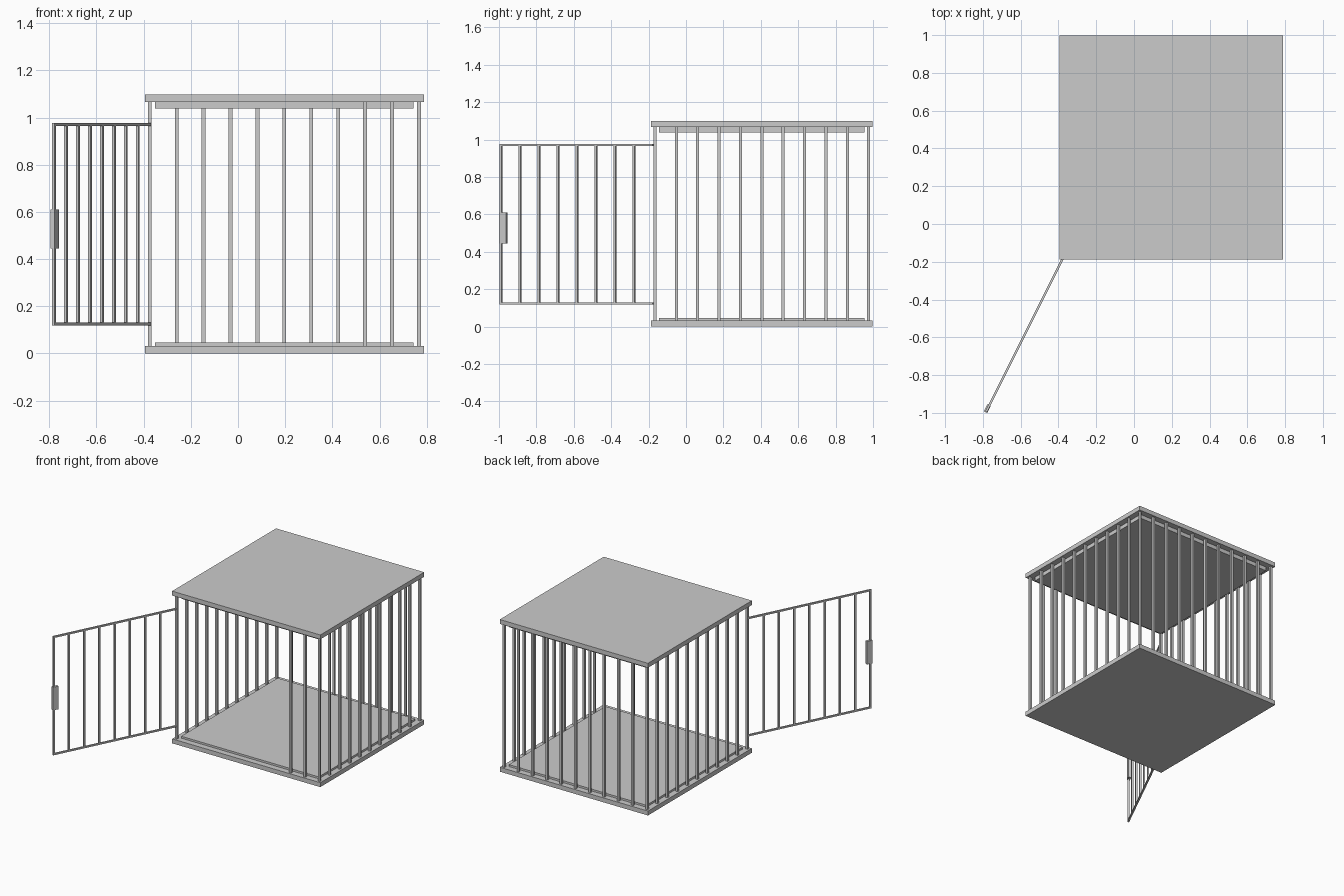
import bpy, bmesh, math
from mathutils import Matrix, Vector

if "Cube" in bpy.data.objects:
    bpy.data.objects.remove(bpy.data.objects["Cube"])


def add_box(bm, lo, hi):
    lo, hi = Vector(lo), Vector(hi)
    m = Matrix.Translation((lo + hi) / 2) @ Matrix.Diagonal((*(hi - lo), 1))
    bmesh.ops.create_cube(bm, size=1, matrix=m)


def make(name, boxes, matrix=None):
    bm = bmesh.new()
    for lo, hi in boxes:
        add_box(bm, lo, hi)
    me = bpy.data.meshes.new(name)
    bm.to_mesh(me)
    bm.free()
    ob = bpy.data.objects.new(name, me)
    bpy.context.collection.objects.link(ob)
    if matrix:
        ob.matrix_world = matrix
    return ob


def bar(x, y, z0, z1, r):
    return (x - r, y - r, z0), (x + r, y + r, z1)


X0, X1, Y0, Y1, H = -0.395, 0.788, -0.187, 0.998, 1.098
I = 0.043   # inset of the inner panels
T = 0.032   # slab thickness

# floor and roof, each with a raised inner panel
make("floor", [((X0, Y0, 0), (X1, Y1, T))])
make("floor_panel", [((X0 + I, Y0 + I, T), (X1 - I, Y1 - I, 0.046))])
make("roof", [((X0, Y0, H - T), (X1, Y1, H))])
make("roof_panel", [((X0 + I, Y0 + I, 1.038), (X1 - I, Y1 - I, H - T))])

# bars around the edge, leaving the doorway open at the front
bx0, bx1, by0, by1 = X0 + 0.021, X1 - 0.021, Y0 + 0.021, Y1 - 0.021
N = 10
xs = [bx0 + (bx1 - bx0) * i / N for i in range(N + 1)]
ys = [by0 + (by1 - by0) * i / N for i in range(N + 1)]
spots = {"back_bars": [(x, by1) for x in xs],
         "left_bars": [(bx0, y) for y in ys[:-1]],
         "right_bars": [(bx1, y) for y in ys[:-1]],
         "front_bars": [(x, by0) for x in xs[8:10]]}
for name, pts in spots.items():
    make(name, [bar(x, y, T, H - T, 0.008) for x, y in pts])

# open door, built along local +x from the hinge post
L = 0.908
swing = Matrix.Translation((bx0, by0 - 0.01, 0)) @ Matrix.Rotation(
    math.atan2(-0.808, -0.404), 4, 'Z')
make("door_rails", [((0, -0.006, z), (L + 0.006, 0.006, z + 0.011))
                    for z in (0.119, 0.965)], swing)
make("door_bars", [bar(L * i / 8, 0, 0.13, 0.965, 0.006)
                   for i in range(1, 9)], swing)
make("door_latch", [((L - 0.032, -0.012, 0.445), (L + 0.01, 0.008, 0.611))], swing)
